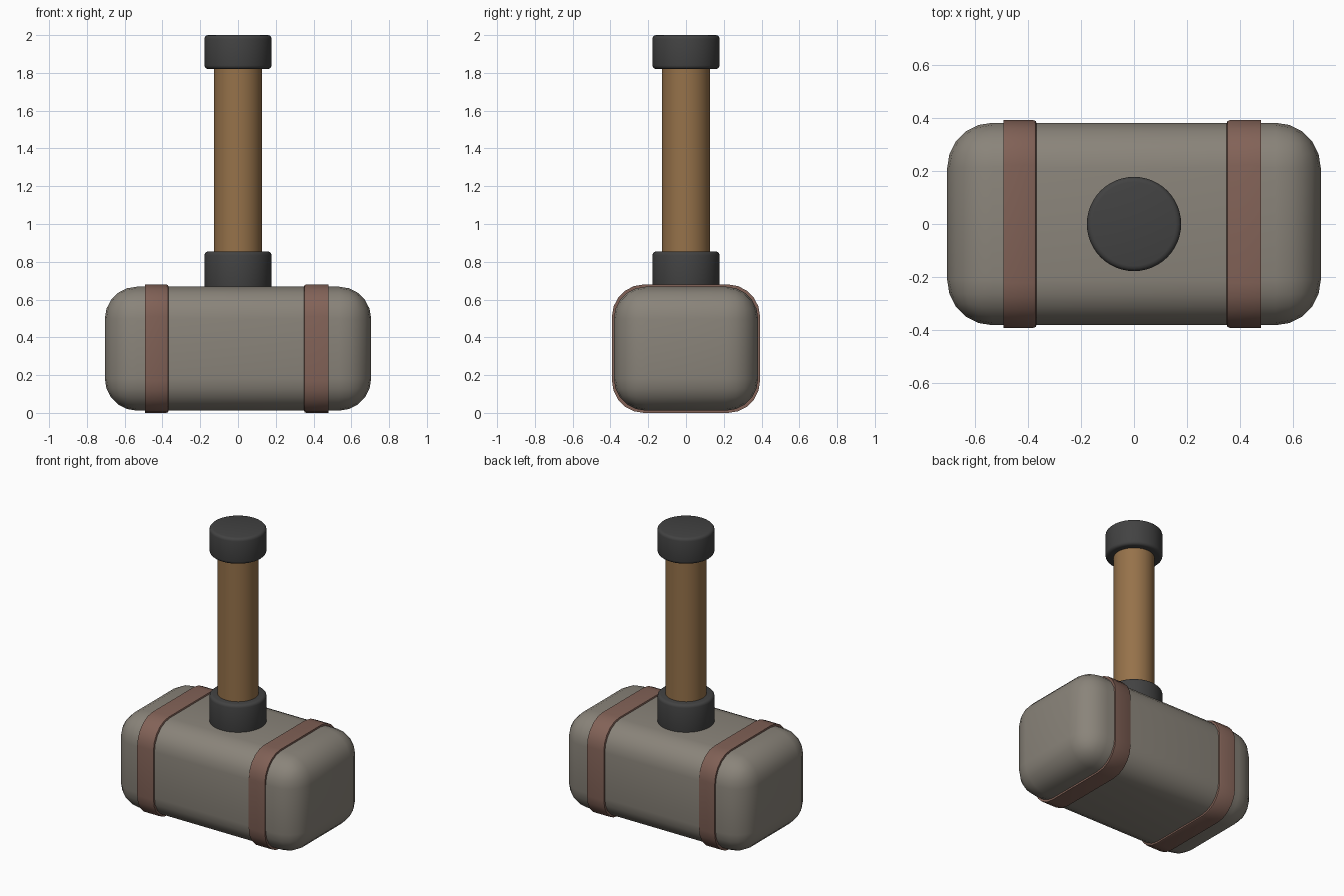
import bpy, bmesh, math
from mathutils import Matrix, Vector

if "Cube" in bpy.data.objects:
    bpy.data.objects.remove(bpy.data.objects["Cube"])


def material(name, rgb):
    m = bpy.data.materials.new(name)
    lin = [((c / 255 + 0.055) / 1.055) ** 2.4 for c in rgb]
    m.diffuse_color = (*lin, 1)
    m.use_nodes = True
    m.node_tree.nodes["Principled BSDF"].inputs["Base Color"].default_value = m.diffuse_color
    return m


stone = material("grey stone", (138, 132, 122))
wood = material("brown wood", (150, 114, 74))
leather = material("red brown leather", (130, 98, 87))
iron = material("dark iron", (66, 66, 66))


def finish(bm, name, mat, angle):
    me = bpy.data.meshes.new(name)
    bm.to_mesh(me)
    bm.free()
    me.materials.append(mat)
    ob = bpy.data.objects.new(name, me)
    bpy.context.collection.objects.link(ob)
    bpy.ops.object.select_all(action='DESELECT')
    ob.select_set(True)
    bpy.context.view_layer.objects.active = ob
    bpy.ops.object.shade_smooth_by_angle(angle=math.radians(angle))
    return ob


def rounded_box(name, size, centre, radius, mat, along_x_only=False, rim=0):
    bm = bmesh.new()
    bmesh.ops.create_cube(bm, size=1)
    bmesh.ops.scale(bm, vec=size, verts=bm.verts)
    edges = [e for e in bm.edges if not along_x_only
             or abs(e.verts[0].co.x - e.verts[1].co.x) > 0.01]
    bmesh.ops.bevel(bm, geom=edges, offset=radius, segments=5, profile=0.5,
                    affect='EDGES', clamp_overlap=True)
    if rim:  # soften the inner rim of a band
        s = -1 if centre[0] > 0 else 1
        edges = [e for e in bm.edges if all(v.co.x * s > size[0] * 0.49 for v in e.verts)]
        bmesh.ops.bevel(bm, geom=edges, offset=rim, segments=2, profile=0.5, affect='EDGES')
    bmesh.ops.translate(bm, vec=centre, verts=bm.verts)
    return finish(bm, name, mat, 35)


def cylinder(name, radius, z0, z1, mat, bevel=0):
    bm = bmesh.new()
    bmesh.ops.create_cone(bm, cap_ends=True, segments=48, radius1=radius, radius2=radius,
                          depth=z1 - z0, matrix=Matrix.Translation((0, 0, (z0 + z1) / 2)))
    if bevel:
        rims = [e for e in bm.edges if abs(e.verts[0].co.z - e.verts[1].co.z) < 1e-4]
        bmesh.ops.bevel(bm, geom=rims, offset=bevel, segments=3, profile=0.5, affect='EDGES')
    return finish(bm, name, mat, 35)


# Stone head
rounded_box("hammer_head", (1.41, 0.764, 0.656), (0, 0, 0.34), 0.17, stone)

# Leather bands around the head
rounded_box("left_band", (0.125, 0.784, 0.68), (-0.43, 0, 0.34), 0.17, leather, True, 0.012)
rounded_box("right_band", (0.129, 0.784, 0.68), (0.414, 0, 0.34), 0.17, leather, True, 0.012)

# Handle with collar and pommel
cylinder("handle", 0.128, 0.6, 1.9, wood)
cylinder("collar", 0.178, 0.64, 0.855, iron, 0.02)
cylinder("pommel", 0.178, 1.82, 2.0, iron, 0.02)
